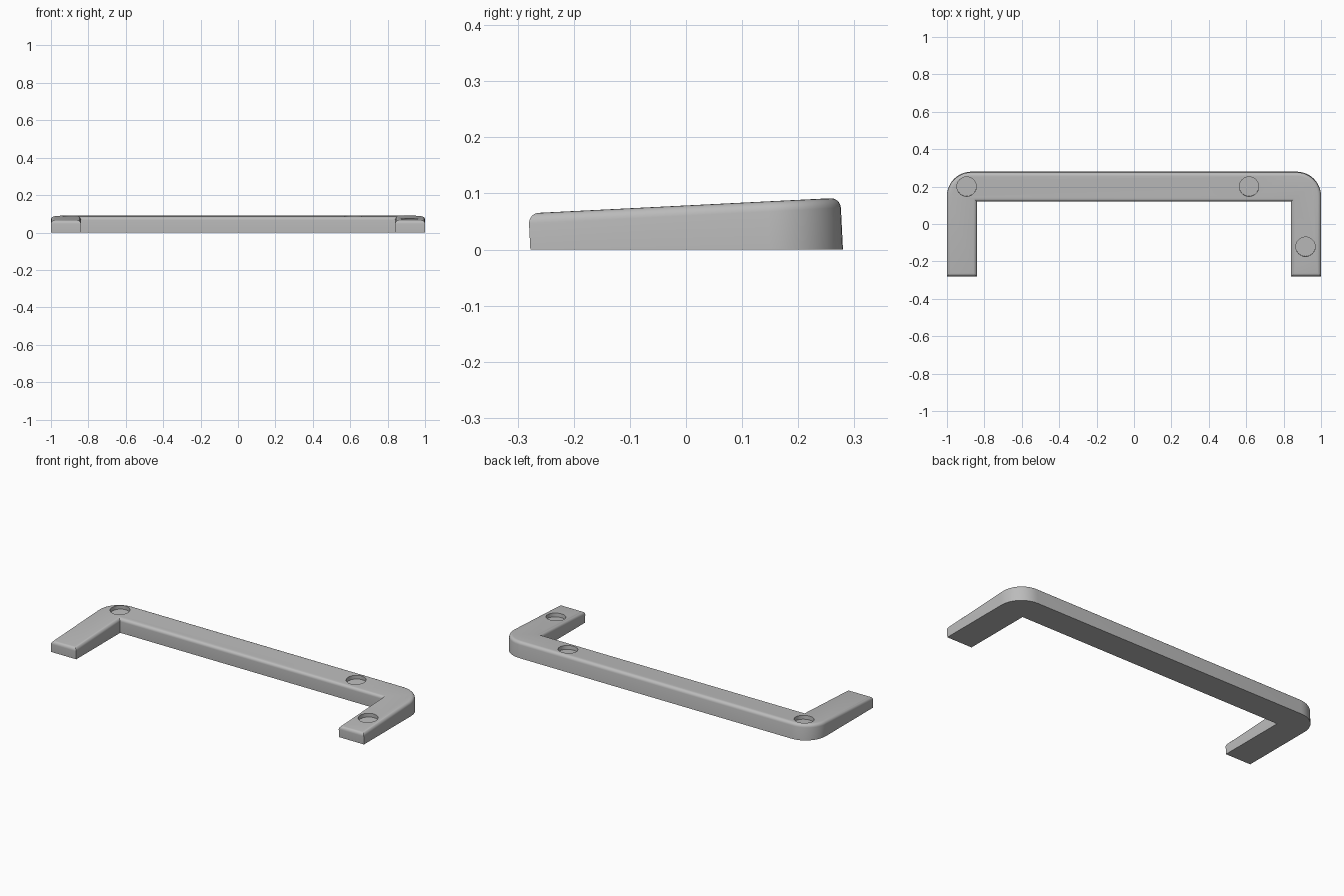
import bpy, bmesh, math
from mathutils import Matrix

cube = bpy.data.objects.get("Cube")
if cube:
    bpy.data.objects.remove(cube, do_unlink=True)

HALF, LEG_IN = 1.0, 0.84
FRONT, INNER, BACK = -0.281, 0.12, 0.2755
CORNER, ROUND = 0.13, 0.018
HOLE_R, HOLE_DEPTH = 0.052, 0.022
TILT = Matrix.Translation((0, 0, 0.0785)) @ Matrix.Rotation(math.atan(0.05), 4, 'X')

grey = bpy.data.materials.new("plain_grey")
grey.use_nodes = True
grey.diffuse_color = (0.5, 0.5, 0.5, 1)
grey.node_tree.nodes["Principled BSDF"].inputs["Base Color"].default_value = (0.5, 0.5, 0.5, 1)


def add_object(name, bm):
    mesh = bpy.data.meshes.new(name)
    bm.to_mesh(mesh)
    bm.free()
    mesh.materials.append(grey)
    obj = bpy.data.objects.new(name, mesh)
    bpy.context.collection.objects.link(obj)
    return obj


# U-shaped outline: one half, then its mirror
half = [(LEG_IN, INNER), (LEG_IN, FRONT), (HALF, FRONT)]
for i in range(13):
    a = math.pi / 2 * i / 12
    half.append((HALF - CORNER + CORNER * math.cos(a), BACK - CORNER + CORNER * math.sin(a)))
outline = half + [(-x, y) for x, y in reversed(half)]

# Tilted slab with rounded top edges, cut flat on the ground
bm = bmesh.new()
face = bm.faces.new([bm.verts.new((x, y, -0.15)) for x, y in outline])
ext = bmesh.ops.extrude_face_region(bm, geom=[face])["geom"]
bmesh.ops.translate(bm, vec=(0, 0, 0.15), verts=[g for g in ext if isinstance(g, bmesh.types.BMVert)])
bmesh.ops.recalc_face_normals(bm, faces=bm.faces)
rim = [e for e in bm.edges if all(v.co.z > -0.001 for v in e.verts)]
bmesh.ops.bevel(bm, geom=rim, offset=ROUND, offset_type='OFFSET', segments=5,
                profile=0.5, affect='EDGES')
bm.transform(TILT)
bmesh.ops.bisect_plane(bm, geom=bm.verts[:] + bm.edges[:] + bm.faces[:],
                       plane_co=(0, 0, 0), plane_no=(0, 0, 1), clear_inner=True)
bmesh.ops.holes_fill(bm, edges=[e for e in bm.edges if e.is_boundary], sides=0)
bmesh.ops.recalc_face_normals(bm, faces=bm.faces)
frame = add_object("bracket_frame", bm)

# Shallow round pockets in the top
bm = bmesh.new()
for x, y in [(-0.895, 0.2), (0.615, 0.2), (0.917, -0.122)]:
    bmesh.ops.create_cone(bm, cap_ends=True, segments=40, radius1=HOLE_R, radius2=HOLE_R,
                          depth=2 * HOLE_DEPTH, matrix=TILT @ Matrix.Translation((x, y, 0)))
cutter = add_object("pocket_cutter", bm)
cutter.hide_render = True

bpy.ops.object.select_all(action='DESELECT')
frame.select_set(True)
bpy.context.view_layer.objects.active = frame
cut = frame.modifiers.new("pockets", 'BOOLEAN')
cut.operation = 'DIFFERENCE'
cut.solver = 'EXACT'
cut.object = cutter
bpy.ops.object.modifier_apply(modifier=cut.name)
bpy.data.objects.remove(cutter, do_unlink=True)
bpy.ops.object.shade_smooth_by_angle(angle=math.radians(32))
